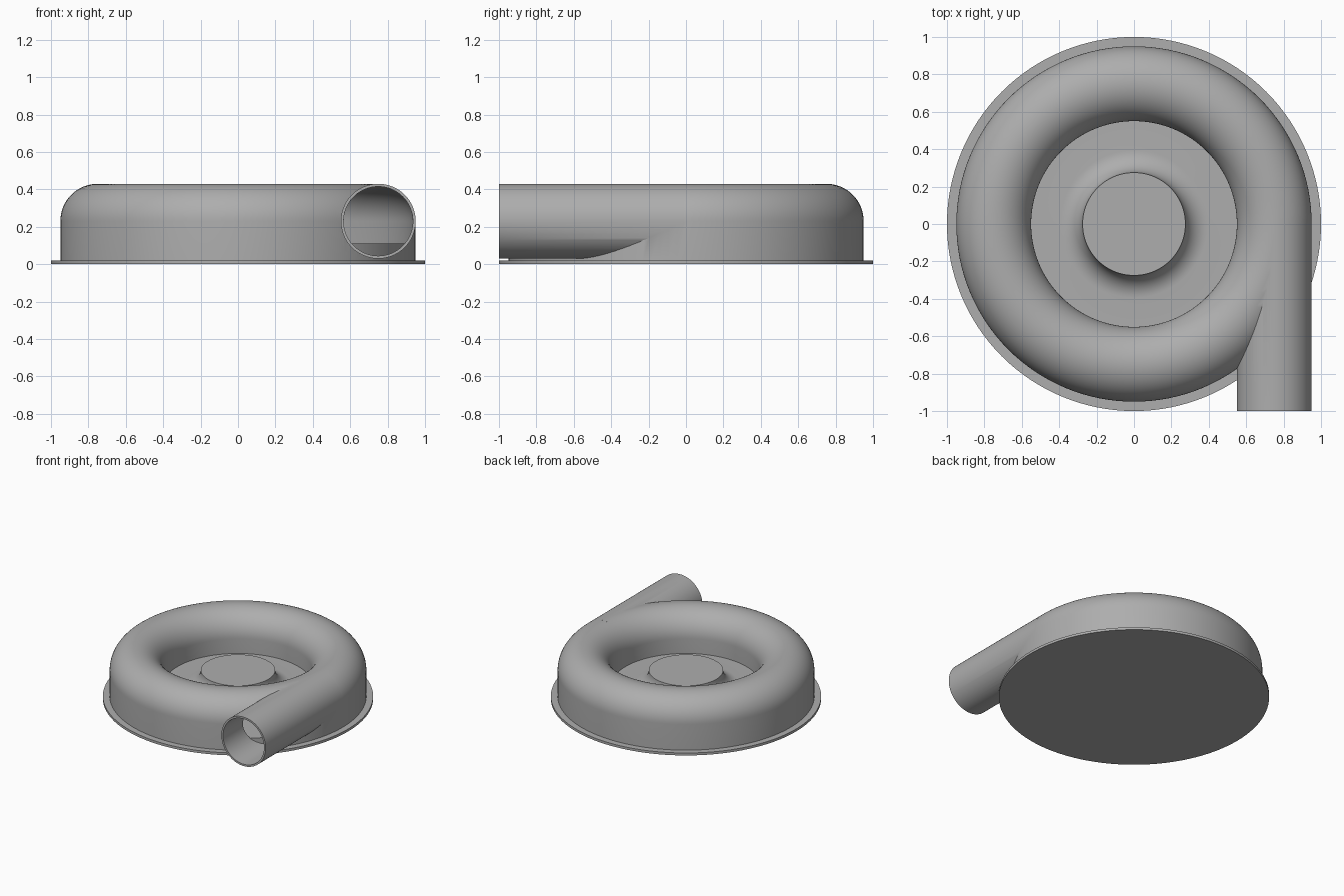
import bpy, bmesh
from math import pi, sin, cos, radians
from mathutils import Matrix

cube = bpy.data.objects.get("Cube")
if cube:
    bpy.data.objects.remove(cube, do_unlink=True)

RING, TUBE, AXIS_Z = 0.75, 0.2, 0.23    # volute radius, tube radius, tube height
WALL, FLANGE, FLOOR = 0.015, 0.02, 0.11

grey = bpy.data.materials.new("housing grey")
grey.use_nodes = True
colour = (0.42, 0.42, 0.42, 1)
grey.diffuse_color = colour
grey.node_tree.nodes["Principled BSDF"].inputs["Base Color"].default_value = colour


def finish(name, bm):
    bmesh.ops.recalc_face_normals(bm, faces=bm.faces)
    mesh = bpy.data.meshes.new(name)
    bm.to_mesh(mesh)
    bm.free()
    mesh.materials.append(grey)
    obj = bpy.data.objects.new(name, mesh)
    bpy.context.collection.objects.link(obj)
    return obj


def lathe(name, profile, closed=False, steps=128):
    bm = bmesh.new()
    verts = [bm.verts.new((r, 0, z)) for r, z in profile]
    edges = [bm.edges.new(pair) for pair in zip(verts, verts[1:])]
    if closed:
        edges.append(bm.edges.new((verts[-1], verts[0])))
    bmesh.ops.spin(bm, geom=verts + edges, cent=(0, 0, 0), axis=(0, 0, 1),
                   angle=2 * pi, steps=steps)
    bmesh.ops.remove_doubles(bm, verts=bm.verts, dist=0.0001)
    return finish(name, bm)


def rod(name, radius, y0, y1):
    bm = bmesh.new()
    place = Matrix.Translation((RING, (y0 + y1) / 2, AXIS_Z)) @ Matrix.Rotation(pi / 2, 4, 'X')
    bmesh.ops.create_cone(bm, cap_ends=True, segments=96, radius1=radius,
                          radius2=radius, depth=y1 - y0, matrix=place)
    return finish(name, bm)


def arc(cx, cz, radius, start, end, n):
    angles = [radians(start + (end - start) * i / n) for i in range(n + 1)]
    return [(cx + radius * cos(a), cz + radius * sin(a)) for a in angles]


def combine(target, tool, operation):
    mod = target.modifiers.new(operation.lower(), 'BOOLEAN')
    mod.object, mod.operation, mod.solver = tool, operation, 'EXACT'
    bpy.context.view_layer.objects.active = target
    bpy.ops.object.modifier_apply(modifier=mod.name)
    bpy.data.objects.remove(tool, do_unlink=True)


# Housing: flange, outer wall, rounded crown, inner wall, floor and flared hub
flare = AXIS_Z - FLOOR
profile = [(0, 0), (1, 0), (1, FLANGE), (RING + TUBE, FLANGE)]
profile += arc(RING, AXIS_Z, TUBE, 0, 180, 32)
profile += [(RING - TUBE, FLOOR)]
profile += arc(0.275 + flare, AXIS_Z, flare, 270, 180, 12)
profile += [(0, AXIS_Z)]
housing = lathe("blower_housing", profile)

# Tangential outlet pipe, then the hollow air channel through both
combine(housing, rod("outlet_pipe", TUBE, -1, -0.01), 'UNION')
inner = TUBE - WALL
channel = [(RING - inner, 0.03), (RING + inner, 0.03)]
channel += arc(RING, AXIS_Z, inner, 0, 180, 32)
combine(housing, lathe("channel_cutter", channel, closed=True), 'DIFFERENCE')
combine(housing, rod("bore_cutter", inner, -1.1, -0.01), 'DIFFERENCE')

# Raised floor inside the channel
r0, r1 = RING - inner - 0.005, RING + inner + 0.005
channel_floor = lathe("channel_floor", [(r0, 0.025), (r1, 0.025), (r1, FLOOR), (r0, FLOOR)],
                      closed=True)

# Smooth the round surfaces, keep real edges sharp
for obj in (housing, channel_floor):
    bpy.ops.object.select_all(action='DESELECT')
    obj.select_set(True)
    bpy.context.view_layer.objects.active = obj
    bpy.ops.object.shade_smooth_by_angle(angle=radians(30))
